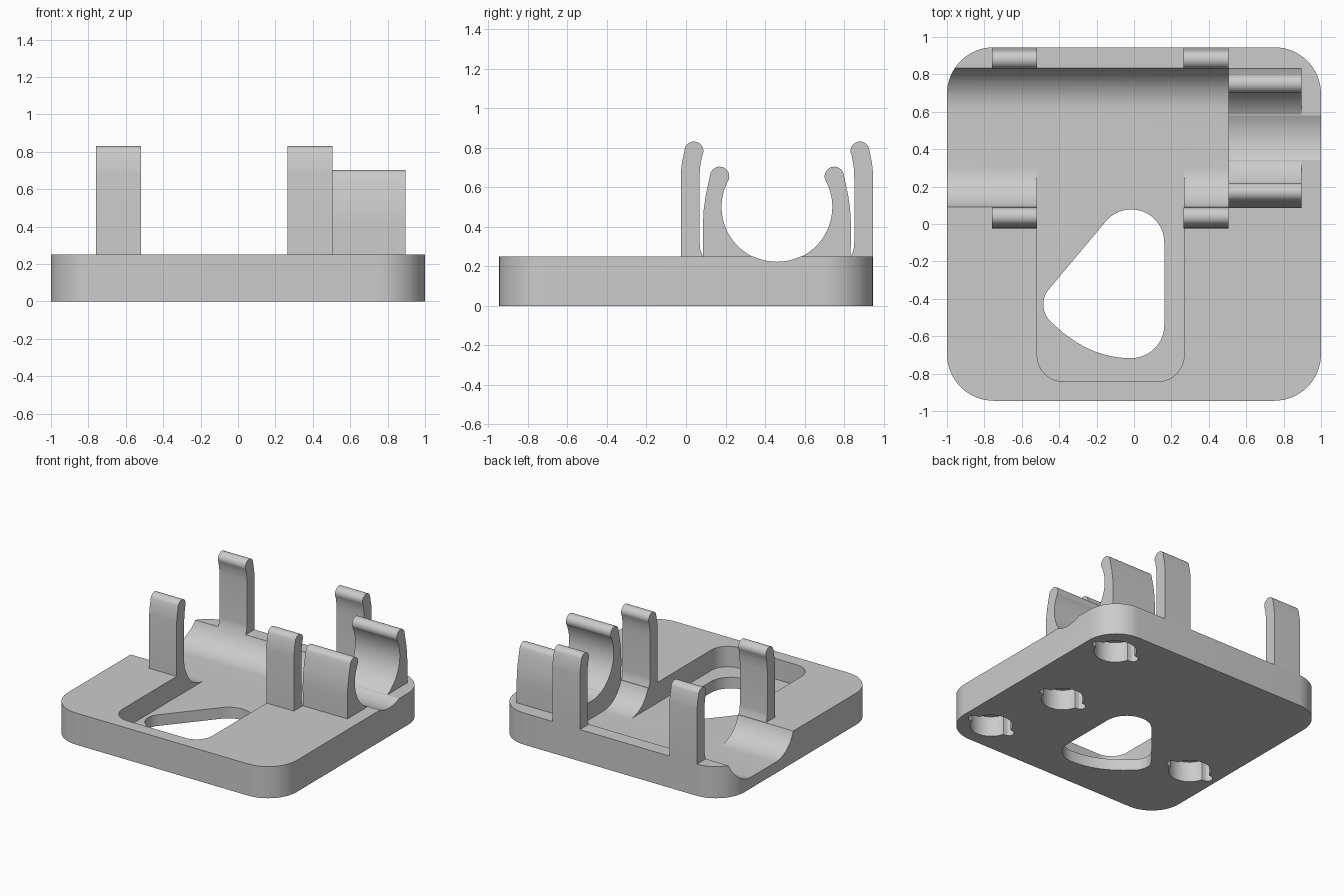
import bpy, bmesh, math
from mathutils import Vector

if "Cube" in bpy.data.objects:
    bpy.data.objects.remove(bpy.data.objects["Cube"])

grey = bpy.data.materials.new("light_grey")
grey.diffuse_color = (0.6, 0.6, 0.6, 1)
grey.use_nodes = True
grey.node_tree.nodes["Principled BSDF"].inputs["Base Color"].default_value = grey.diffuse_color

TOP, FLOOR = 0.25, 0.088      # plate top, recess floor
MID_Y, MID_Z = 0.46, 0.5      # cradle axis
STEP_X = 0.505                # where the wide trough ends


def arc(cx, cy, r, a0, a1, n=16):
    return [(cx + r * math.cos(math.radians(a0 + (a1 - a0) * i / n)),
             cy + r * math.sin(math.radians(a0 + (a1 - a0) * i / n))) for i in range(n + 1)]


def bend(a, b, c, n=12):
    """Inner points of a quadratic curve from a to c, pulled towards b."""
    return [tuple((1 - t) ** 2 * a[k] + 2 * t * (1 - t) * b[k] + t * t * c[k] for k in (0, 1))
            for t in (i / n for i in range(1, n))]


def prism(name, pts, lo, hi, axis="z"):
    """Extrude a 2D outline: (x, y) along z, or (y, z) along x."""
    put = (lambda p, t: (p[0], p[1], t)) if axis == "z" else (lambda p, t: (t, p[0], p[1]))
    bm = bmesh.new()
    face = bm.faces.new([bm.verts.new(put(p, lo)) for p in pts])
    out = bmesh.ops.extrude_face_region(bm, geom=[face])
    shift = Vector(put((0, 0), hi - lo))
    bmesh.ops.translate(bm, vec=shift, verts=[g for g in out["geom"] if isinstance(g, bmesh.types.BMVert)])
    bmesh.ops.recalc_face_normals(bm, faces=bm.faces)
    me = bpy.data.meshes.new(name)
    bm.to_mesh(me)
    bm.free()
    me.materials.append(grey)
    ob = bpy.data.objects.new(name, me)
    bpy.context.collection.objects.link(ob)
    return ob


def cut(target, cutter):
    """Subtract the cutter, bake the result and remove the cutter."""
    mod = target.modifiers.new("cut", "BOOLEAN")
    mod.operation, mod.solver, mod.object = "DIFFERENCE", "EXACT", cutter
    dg = bpy.context.evaluated_depsgraph_get()
    dg.update()
    me = bpy.data.meshes.new_from_object(target.evaluated_get(dg))
    target.modifiers.clear()
    target.data = me
    bpy.data.objects.remove(cutter)


# Base plate with rounded corners
r, cx, cy = 0.25, 0.75, 0.695
base = prism("base_plate", arc(cx, cy, r, 0, 90) + arc(-cx, cy, r, 90, 180)
             + arc(-cx, -cy, r, 180, 270) + arc(cx, -cy, r, 270, 360), 0, TOP)

# Wide trough: flat floor with curved sides
w, d = 0.22, TOP - FLOOR
rad = (w * w + d * d) / (2 * d)
ang = math.degrees(math.asin(w / rad))
near = arc(0.09 + w, FLOOR + rad, rad, 270 - ang, 270, 14)
far = [(2 * MID_Y + 0.005 - y, z) for y, z in reversed(near)]
cut(base, prism("trough_cutter", [(0.09, 0.5)] + near + far + [(0.835, 0.5)], -1.1, STEP_X, "x"))

# Pocket in front of the trough
p = 0.14
cut(base, prism("pocket_cutter", [(0.268, 0.4), (-0.518, 0.4)]
                + arc(-0.518 + p, -0.842 + p, p, 180, 270, 10)
                + arc(0.268 - p, -0.842 + p, p, 270, 360, 10), FLOOR, 0.5))

# Rounded triangular hole through the pocket floor
left = arc(-0.36, -0.43, 0.125, 137, 225)
low = arc(-0.015, -0.54, 0.177, 268, 360)
cut(base, prism("hole_cutter", arc(-0.015, -0.099, 0.177, 0, 137) + left
                + bend(left[-1], (-0.25, -0.717), low[0]) + low, -0.1, 0.4))

# Shallow round groove under the narrow cradle
cut(base, prism("groove_cutter", arc(MID_Y, MID_Z, 0.277, 0, 360, 96)[:-1], 0.45, 1.1, "x"))

# Round sockets with side notches on the underside
for x, y in ((0.752, 0.688), (0.75, -0.695), (0.602, -0.075), (-0.755, -0.28)):
    outline = []
    for side in (0, 180):
        s = 1 if side == 0 else -1
        outline += arc(x + s * 0.165, y, 0.038, side - 90, side + 90, 8)
        outline += arc(x, y, 0.152, side + 15, side + 165, 20)
    cut(base, prism("socket_cutter", outline, -0.1, 0.16))

# Arm outlines (y, z) for the front side
tall = ([(-0.025, TOP), (-0.025, 0.68), (-0.021, 0.72), (-0.013, 0.76)]
        + arc(0.04, 0.783, 0.048, 160, -30)
        + [(0.075, 0.725), (0.07, 0.69), (0.069, 0.65), (0.069, 0.32), (0.072, 0.285), (0.085, TOP)])
short = ([(0.087, TOP), (0.086, 0.42), (0.09, 0.49), (0.1, 0.56), (0.113, 0.62)]
         + arc(0.17, 0.655, 0.049, 160, -28)
         + arc(MID_Y, MID_Z, 0.28, 152, 243.2, 32))


def arm_pair(name, outline, x0, x1):
    prism(name + "_front", outline, x0, x1, "x")
    prism(name + "_back", [(2 * MID_Y - y, z) for y, z in outline], x0, x1, "x")


# Clip arms along the wide trough, and the narrow cradle
arm_pair("left_clip", tall, -0.758, -0.518)
arm_pair("right_clip", tall, 0.265, STEP_X)
arm_pair("cradle_arm", short, STEP_X, 0.895)

# Smooth curved walls, keep edges crisp
for ob in bpy.context.collection.objects:
    ob.select_set(True)
bpy.context.view_layer.objects.active = base
bpy.ops.object.shade_smooth_by_angle(angle=math.radians(22))
